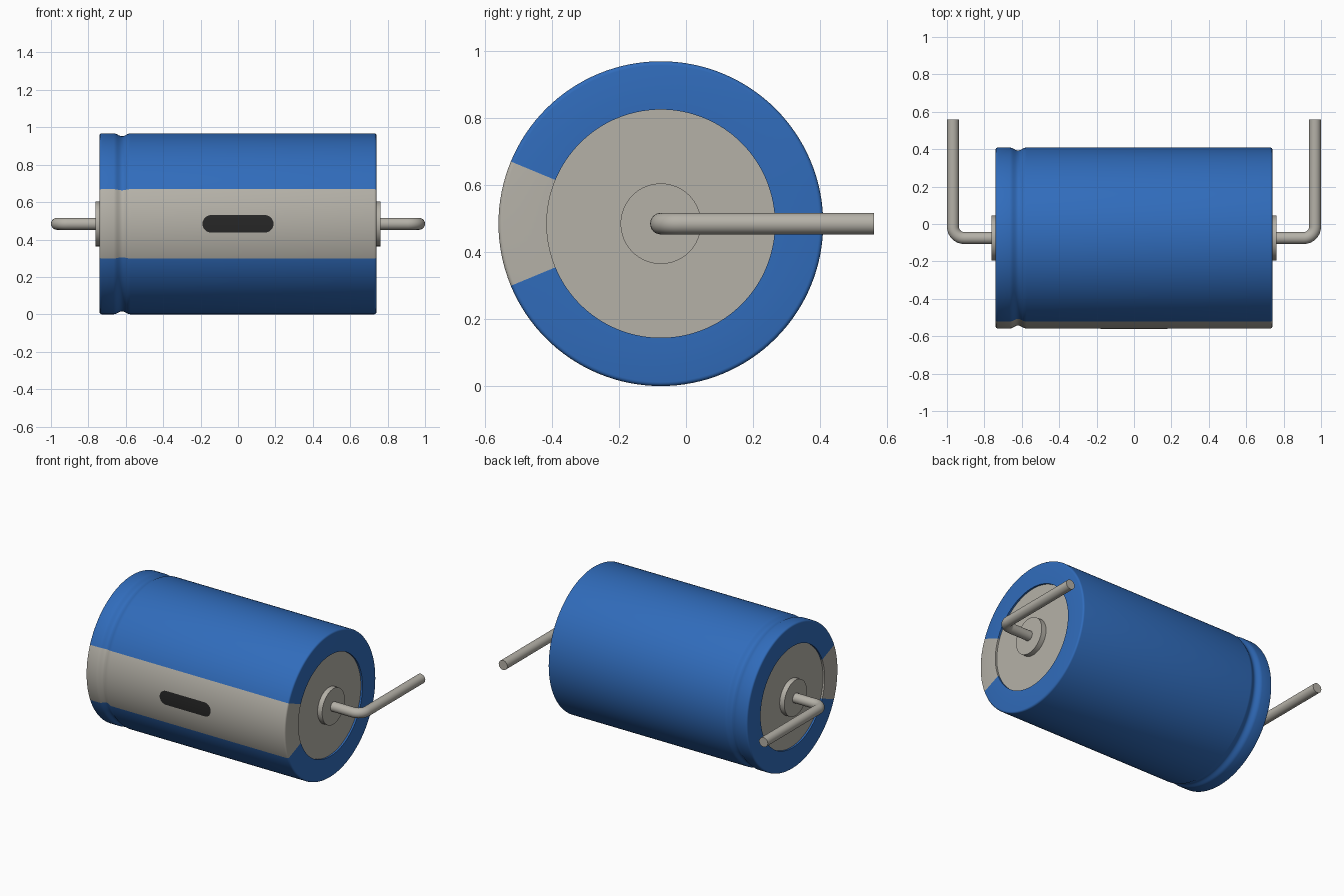
import bpy, bmesh
from math import sin, cos, pi, sqrt, radians
from mathutils import Vector

if "Cube" in bpy.data.objects:
    bpy.data.objects.remove(bpy.data.objects["Cube"])

R, CY, CZ = 0.484, -0.075, 0.484      # can radius and axis position
SEG = 128


def material(name, rgb):
    m = bpy.data.materials.new(name)
    m.use_nodes = True
    m.diffuse_color = (*rgb, 1)
    m.node_tree.nodes["Principled BSDF"].inputs["Base Color"].default_value = (*rgb, 1)
    return m


blue = material("blue sleeve", (0.03, 0.15, 0.50))
beige = material("warm grey metal", (0.46, 0.44, 0.39))
black = material("black mark", (0.02, 0.02, 0.02))


def finish(name, bm, mats, angle=30):
    bmesh.ops.recalc_face_normals(bm, faces=bm.faces)
    me = bpy.data.meshes.new(name)
    bm.to_mesh(me)
    bm.free()
    ob = bpy.data.objects.new(name, me)
    bpy.context.collection.objects.link(ob)
    for m in mats:
        me.materials.append(m)
    bpy.ops.object.select_all(action='DESELECT')
    ob.select_set(True)
    bpy.context.view_layer.objects.active = ob
    bpy.ops.object.shade_smooth_by_angle(angle=radians(angle))
    return ob


def skin(bm, rings):
    for a, b in zip(rings, rings[1:]):
        n = len(a)
        for i in range(n):
            j = (i + 1) % n
            bm.faces.new((a[i], a[j], b[j], b[i]))


def lathe(profile, seg=SEG):
    """Turn (x, radius) points about the can axis and cap both ends."""
    bm = bmesh.new()
    rings = [[bm.verts.new((x, CY + r * cos(2 * pi * i / seg), CZ + r * sin(2 * pi * i / seg)))
              for i in range(seg)] for x, r in profile]
    skin(bm, rings)
    bm.faces.new(rings[0])
    bm.faces.new(rings[-1])
    return bm


# Sleeve with rolled groove, rounded rims and recessed ends
L, LIP, DEPTH, FILLET = 0.74, 0.34, 0.012, 0.012
rim = [(L - FILLET + FILLET * sin(t * pi / 8), R - FILLET + FILLET * cos(t * pi / 8)) for t in range(5)]
groove = [(-0.62 + 0.045 * t / 6, R - 0.008 * (1 + cos(pi * t / 6))) for t in range(-6, 7)]
end = rim + [(L, LIP), (L - DEPTH, LIP)]
bm = lathe([(-x, r) for x, r in reversed(end)] + groove + end)
for f in bm.faces:
    c = f.calc_center_median() - Vector((0, CY, CZ))
    on_end = len(f.verts) > 4
    in_stripe = c.y < 0 and abs(c.z) < -c.y * sin(pi / 8) / cos(pi / 8)
    f.material_index = 1 if on_end or in_stripe else 0
finish("sleeve", bm, [blue, beige])

# Rounded mark wrapped on the front stripe
bm = bmesh.new()
HALF, CAP = 0.19, 0.047
rows = []
for k in range(13):
    dz = -CAP * cos(pi * k / 12)
    x = HALF - CAP + sqrt(max(0, CAP * CAP - dz * dz))
    y = CY - sqrt((R + 0.002) ** 2 - dz * dz)
    rows.append([bm.verts.new((s * x, y, CZ + dz)) for s in (-1, 1)])
for a, b in zip(rows, rows[1:]):
    bm.faces.new((a[0], a[1], b[1], b[0]))
bmesh.ops.solidify(bm, geom=bm.faces[:], thickness=0.003)
finish("front_mark", bm, [black])

# Bosses and bent wire leads on both ends
WIRE, BEND, TIP, SIDES = 0.032, 0.06, 0.56, 32
for side, s in (("left", 1), ("right", -1)):
    finish(side + "_boss", lathe([(s * (L - 0.02), 0.12), (s * 0.762, 0.12)], 64), [beige])

    wx = 1 - WIRE
    path = [(0.72, CY, 0)]
    for t in range(9):
        a = t * pi / 16
        path.append((wx - BEND + BEND * sin(a), CY + BEND - BEND * cos(a), a))
    path.append((wx, TIP, pi / 2))
    bm = bmesh.new()
    rings = []
    for x, y, a in path:
        ring = []
        for i in range(SIDES):
            u = 2 * pi * i / SIDES
            d = WIRE * cos(u)
            ring.append(bm.verts.new((s * (x + d * sin(a)), y - d * cos(a), CZ + WIRE * sin(u))))
        rings.append(ring)
    skin(bm, rings)
    bm.faces.new(rings[0])
    bm.faces.new(rings[-1])
    finish(side + "_lead", bm, [beige])
